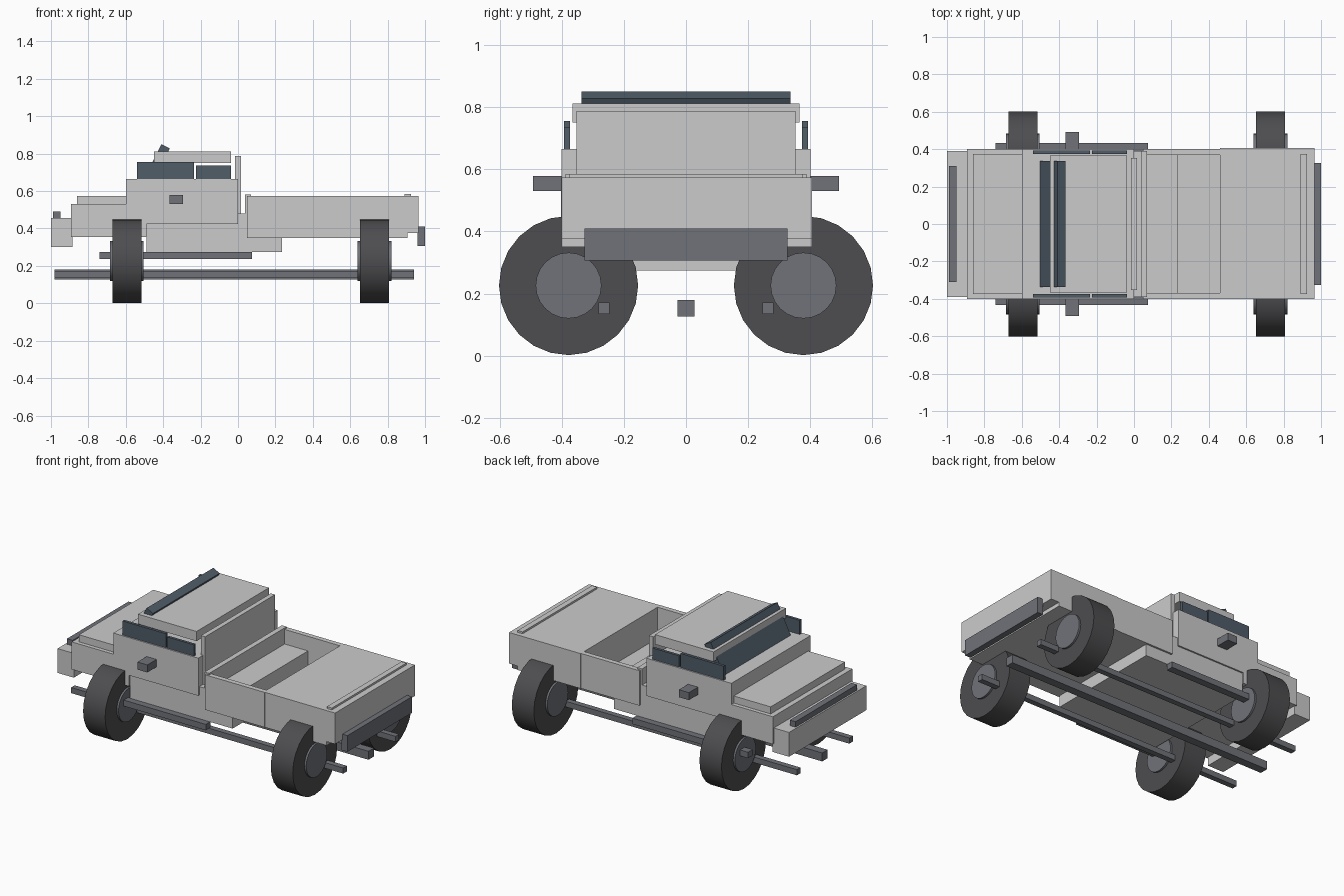
import bpy
from math import atan2, pi

if "Cube" in bpy.data.objects:
    bpy.data.objects.remove(bpy.data.objects["Cube"])


def material(name, rgb):
    m = bpy.data.materials.new(name)
    m.diffuse_color = (*rgb, 1)
    m.use_nodes = True
    m.node_tree.nodes["Principled BSDF"].inputs["Base Color"].default_value = m.diffuse_color
    return m


GLASS = material("dark_glass", (0.08, 0.11, 0.14))
RUBBER = material("rubber", (0.075, 0.075, 0.08))
TRIM = material("grey_trim", (0.16, 0.17, 0.19))


def box(name, x, y, z, mat=None):
    """Box from (min, max) ranges on each axis."""
    bpy.ops.mesh.primitive_cube_add(size=1, location=[sum(r) / 2 for r in (x, y, z)])
    ob = bpy.context.object
    ob.name = name
    ob.scale = [r[1] - r[0] for r in (x, y, z)]
    bpy.ops.object.transform_apply(location=False, rotation=False)
    if mat:
        ob.data.materials.append(mat)
    return ob


def pair(name, x, y, z, mat=None):
    """The same box on both sides of the truck."""
    box(name + "_right", x, (-y[1], -y[0]), z, mat)
    box(name + "_left", x, y, z, mat)


def disc(name, x, y, z, radius, width, mat):
    bpy.ops.mesh.primitive_cylinder_add(vertices=24, radius=radius, depth=width,
                                        location=(x, y, z), rotation=(0, pi / 2, 0))
    ob = bpy.context.object
    ob.name = name
    ob.data.materials.append(mat)
    bpy.ops.object.shade_smooth_by_angle()


# Nose: front panel, grille bar, hood
box("front_panel", (-1, -0.885), (-0.39, 0.39), (0.3, 0.455))
box("grille_bar", (-0.99, -0.95), (-0.31, 0.31), (0.45, 0.49), TRIM)
box("front_body", (-0.893, -0.49), (-0.4, 0.4), (0.355, 0.53))
box("hood", (-0.86, -0.59), (-0.375, 0.375), (0.52, 0.575))

# Cab: body, lower tub, back panel, roof
box("cab_body", (-0.6, 0), (-0.4, 0.4), (0.425, 0.665))
box("lower_body", (-0.49, 0.235), (-0.39, 0.39), (0.275, 0.48))
box("cab_back_panel", (-0.015, 0.015), (-0.352, 0.352), (0.47, 0.787))
box("roof", (-0.45, -0.037), (-0.365, 0.365), (0.75, 0.812))

# Windows
pair("front_side_window", (-0.54, -0.235), (0.374, 0.392), (0.655, 0.755), GLASS)
pair("rear_side_window", (-0.225, -0.037), (0.374, 0.392), (0.655, 0.737), GLASS)
shield = box("windshield", (-0.471, -0.421), (-0.336, 0.336), (0.593, 0.853), GLASS)
shield.rotation_euler.y = atan2(0.45, 0.89)

# Load bed: solid rear deck with an open well in front
box("bed_deck", (0.46, 0.905), (-0.4, 0.405), (0.35, 0.573))
box("tailgate", (0.9, 0.965), (-0.4, 0.405), (0.375, 0.573))
box("tailgate_ridge", (0.89, 0.925), (-0.375, 0.375), (0.565, 0.585))
pair("bed_wall", (0.047, 0.47), (0.37, 0.402), (0.35, 0.573))
box("bed_floor", (0.047, 0.47), (-0.38, 0.38), (0.35, 0.375))
box("bed_front_wall", (0.037, 0.07), (-0.39, 0.39), (0.425, 0.583))

# Bumper, mirrors, running boards
box("rear_bumper", (0.96, 1), (-0.326, 0.326), (0.307, 0.41), TRIM)
pair("mirror", (-0.365, -0.295), (0.39, 0.492), (0.53, 0.578), TRIM)
pair("running_board", (-0.74, 0.075), (0.385, 0.432), (0.237, 0.275), TRIM)

# Chassis rails
box("centre_rail", (-0.98, 0.94), (-0.027, 0.027), (0.126, 0.18), TRIM)
pair("side_rail", (-0.98, 0.94), (0.246, 0.282), (0.135, 0.171), TRIM)

# Wheels, turned so their axles run along x
for end, x in (("front", -0.594), ("rear", 0.73)):
    for side, y in (("right", -0.378), ("left", 0.378)):
        disc(f"{end}_{side}_tyre", x, y, 0.226, 0.224, 0.155, RUBBER)
        disc(f"{end}_{side}_hub", x, y, 0.226, 0.106, 0.18, TRIM)
